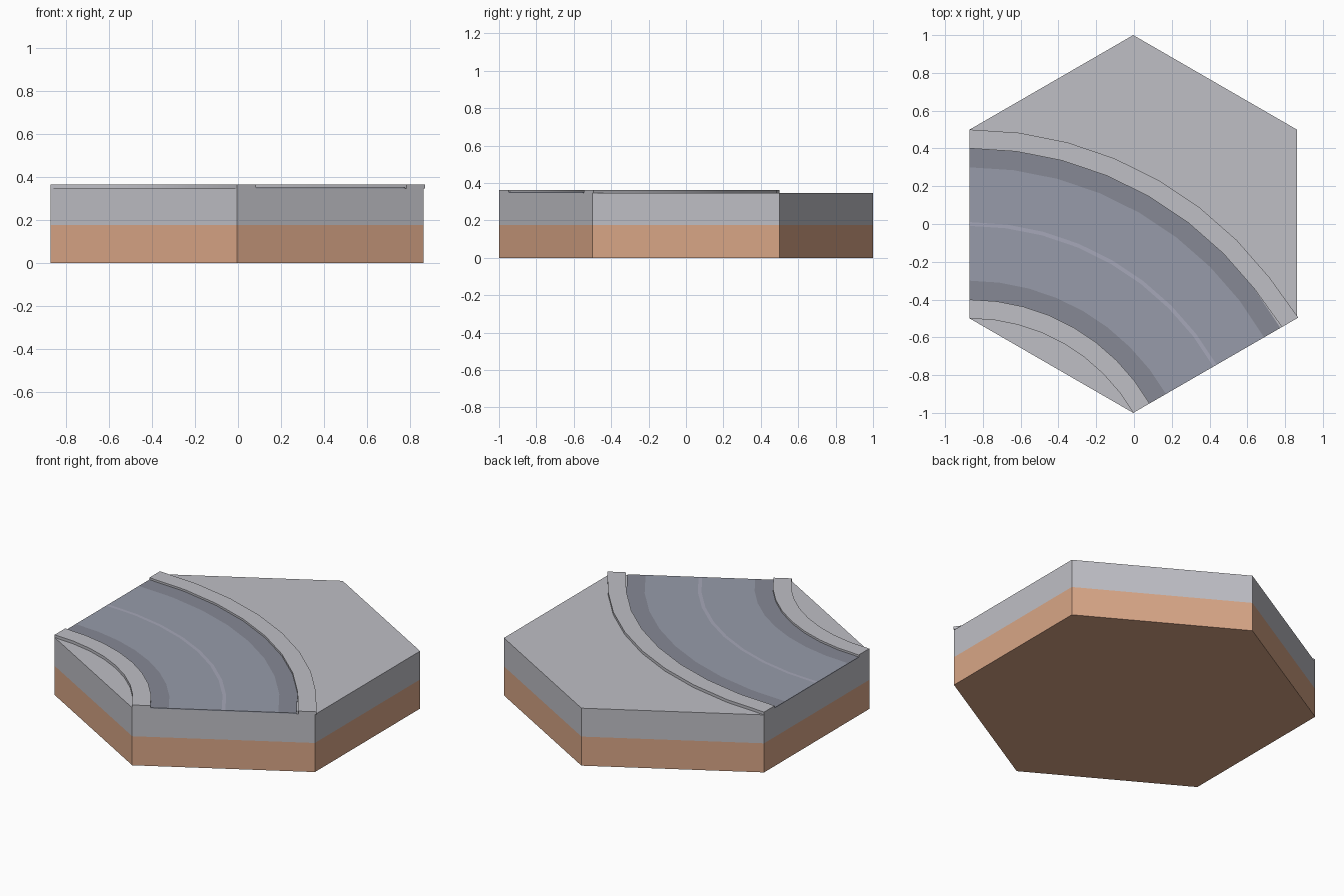
import bpy, bmesh
from math import sin, cos, radians, sqrt

if "Cube" in bpy.data.objects:
    bpy.data.objects.remove(bpy.data.objects["Cube"])

HX = -0.004                      # hexagon centre in x
APO = sqrt(3) / 2
CX, CY = HX - APO, -1.5          # centre of the bend
TOP = 0.346


def material(name, rgb):
    m = bpy.data.materials.new(name)
    m.diffuse_color = (*rgb, 1)
    m.use_nodes = True
    m.node_tree.nodes["Principled BSDF"].inputs["Base Color"].default_value = m.diffuse_color
    return m


STONE = material("stone", (0.52, 0.52, 0.56))
EARTH = material("earth", (0.69, 0.38, 0.24))
ROAD = material("road_grey", (0.31, 0.33, 0.40))
SHADE = material("road_edge", (0.24, 0.25, 0.30))
LINE = material("road_line", (0.38, 0.39, 0.48))


def finish(name, bm, mats):
    bmesh.ops.recalc_face_normals(bm, faces=bm.faces)
    me = bpy.data.meshes.new(name)
    bm.to_mesh(me)
    bm.free()
    for m in mats:
        me.materials.append(m)
    ob = bpy.data.objects.new(name, me)
    bpy.context.collection.objects.link(ob)
    return ob


def sweep(name, profile, mats, slots, end_slot=0, flare=0.0):
    """Sweep a closed (radius, z) profile through the 60 degree bend."""
    bm = bmesh.new()
    rings = []
    for i in range(9):
        a = radians(90 - 7.5 * i)
        k = flare if i == 8 else 0
        rings.append([bm.verts.new((CX + (r + k) * cos(a), CY + (r + k) * sin(a), z))
                      for r, z in profile])
    n = len(profile)
    for a, b in zip(rings, rings[1:]):
        for j in range(n):
            f = bm.faces.new((a[j], a[(j + 1) % n], b[(j + 1) % n], b[j]))
            f.material_index = slots[j] if j < len(slots) else 0
    for ring in (rings[0], rings[-1]):
        bm.faces.new(ring).material_index = end_slot
    ob = finish(name, bm, mats)
    bpy.context.view_layer.objects.active = ob
    ob.select_set(True)
    bpy.ops.object.shade_smooth_by_angle(angle=radians(30))
    ob.select_set(False)


# Hexagonal base: earth below, stone above
bm = bmesh.new()
rings = [[bm.verts.new((HX + cos(radians(30 + 60 * i)), sin(radians(30 + 60 * i)), z))
          for i in range(6)] for z in (0, 0.175, TOP)]
for level in range(2):
    a, b = rings[level], rings[level + 1]
    for i in range(6):
        j = (i + 1) % 6
        bm.faces.new((a[i], a[j], b[j], b[i])).material_index = level
bm.faces.new(rings[0])
bm.faces.new(rings[2]).material_index = 1
finish("hex_base", bm, [EARTH, STONE])

# Road surface with dark edges and a pale centre line
radii = [1.1, 1.2, 1.49, 1.51, 1.8, 1.9]
profile = [(r, 0.351) for r in radii] + [(1.9, TOP), (1.1, TOP)]
sweep("road", profile, [ROAD, SHADE, LINE], [1, 0, 2, 0, 1])

# Raised kerbs on both sides
for name, r0, r1, flare in (("inner_kerb", 1.0, 1.1, 0), ("outer_kerb", 1.9, 2.0, 0.009)):
    sweep(name, [(r0, 0.363), (r1, 0.363), (r1, TOP), (r0, TOP)], [STONE], [], 0, flare)
